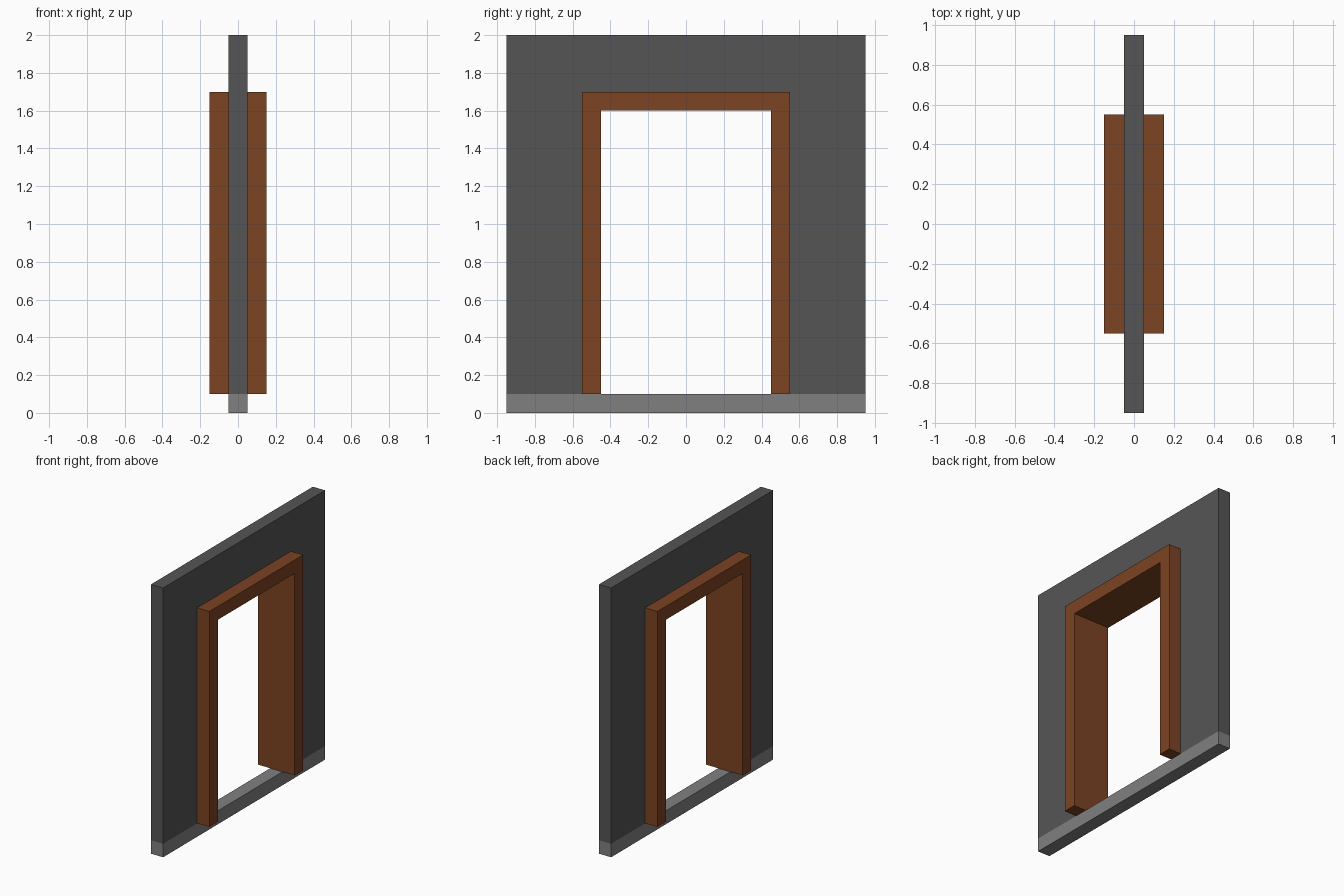
import bpy, bmesh
from mathutils import Vector

if "Cube" in bpy.data.objects:
    bpy.data.objects.remove(bpy.data.objects["Cube"])


def material(name, rgb):
    def lin(c):
        c /= 255
        return c / 12.92 if c <= 0.04045 else ((c + 0.055) / 1.055) ** 2.4
    m = bpy.data.materials.new(name)
    m.diffuse_color = (*[lin(c) for c in rgb], 1)
    m.use_nodes = True
    m.node_tree.nodes["Principled BSDF"].inputs["Base Color"].default_value = m.diffuse_color
    return m


def extrude_profile(name, profile, half_depth, mat):
    """Extrude a (y, z) outline along x, centred on x = 0."""
    bm = bmesh.new()
    face = bm.faces.new([bm.verts.new((-half_depth, y, z)) for y, z in profile])
    new = bmesh.ops.extrude_face_region(bm, geom=[face], use_keep_orig=True)["geom"]
    bmesh.ops.translate(bm, vec=Vector((2 * half_depth, 0, 0)),
                        verts=[v for v in new if isinstance(v, bmesh.types.BMVert)])
    bmesh.ops.recalc_face_normals(bm, faces=bm.faces)
    mesh = bpy.data.meshes.new(name)
    bm.to_mesh(mesh)
    bm.free()
    mesh.materials.append(mat)
    obj = bpy.data.objects.new(name, mesh)
    bpy.context.collection.objects.link(obj)
    return obj


def arch(outer_y, inner_y, bottom, inner_top, outer_top):
    """Outline of a square doorway arch, mirrored in y."""
    half = [(inner_y, inner_top), (inner_y, bottom), (outer_y, bottom), (outer_y, outer_top)]
    return half + [(-y, z) for y, z in reversed(half)]


wall_grey = material("dark grey", (85, 85, 85))
base_grey = material("mid grey", (128, 128, 128))
wood = material("brown wood", (124, 67, 35))

# Sill running under the whole wall
extrude_profile("base_sill", [(-0.95, 0), (0.95, 0), (0.95, 0.1), (-0.95, 0.1)], 0.05, base_grey)
# Wall around the doorway
extrude_profile("wall", arch(0.95, 0.55, 0.1, 1.7, 2.0), 0.05, wall_grey)
# Door frame, standing proud of the wall on both sides
extrude_profile("door_frame", arch(0.55, 0.45, 0.1, 1.6, 1.7), 0.15, wood)
